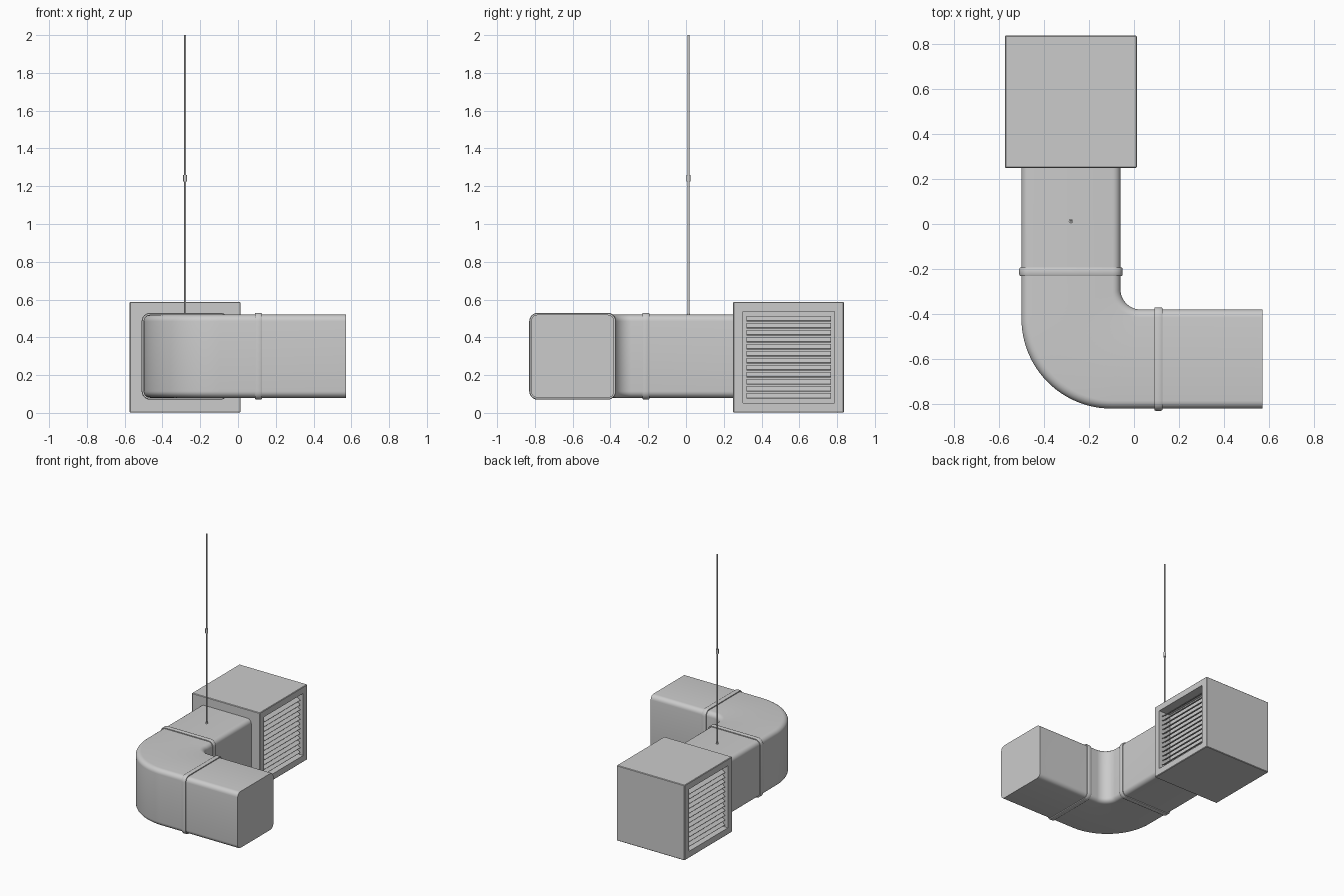
import bpy, bmesh, math
from mathutils import Matrix, Vector

if "Cube" in bpy.data.objects:
    bpy.data.objects.remove(bpy.data.objects["Cube"])

W = 0.44           # duct width
CX, CY, CZ = -0.28, -0.60, 0.30   # centre lines of the two duct legs


def finish(name, bm, smooth=True):
    bmesh.ops.recalc_face_normals(bm, faces=bm.faces)
    me = bpy.data.meshes.new(name)
    bm.to_mesh(me)
    bm.free()
    ob = bpy.data.objects.new(name, me)
    bpy.context.collection.objects.link(ob)
    if smooth:
        bpy.ops.object.select_all(action='DESELECT')
        ob.select_set(True)
        bpy.context.view_layer.objects.active = ob
        bpy.ops.object.shade_smooth_by_angle(angle=math.radians(35))
    return ob


def rounded_square(size, r, n=6):
    h = size / 2 - r
    pts = []
    for k, (sx, sy) in enumerate([(1, 1), (-1, 1), (-1, -1), (1, -1)]):
        for i in range(n + 1):
            a = math.pi / 2 * (k + i / n)
            pts.append((sx * h + r * math.cos(a), sy * h + r * math.sin(a)))
    return pts


def loft(name, rings):
    bm = bmesh.new()
    loops = [[bm.verts.new(p) for p in ring] for ring in rings]
    n = len(loops[0])
    for a, b in zip(loops, loops[1:]):
        for i in range(n):
            j = (i + 1) % n
            bm.faces.new((a[i], a[j], b[j], b[i]))
    bm.faces.new(loops[0])
    bm.faces.new(loops[-1])
    return finish(name, bm)


# Duct: straight leg, elbow with tighter inner bend, straight leg
section = rounded_square(W, 0.035)


def elbow_point(u, z, t):
    k = (W / 2 - u) / W                 # 0 on the inner wall, 1 on the outer
    r = 0.09 + 0.31 * k
    return (0.03 - 0.13 * k - r * math.cos(t),
            -0.29 - 0.13 * k - r * math.sin(t), CZ + z)


rings = [[(CX + u, 0.27, CZ + z) for u, z in section]]
STEPS = 24
for s in range(STEPS + 1):
    t = math.pi / 2 * s / STEPS
    rings.append([elbow_point(u, z, t) for u, z in section])
rings.append([(0.571, CY + u, CZ + z) for u, z in section])
loft("duct", rings)

# Joint collars around the duct
collar_profile = [(-0.018, -0.004), (-0.018, 0.014), (-0.012, 0.020),
                  (0.012, 0.020), (0.018, 0.014), (0.018, -0.004)]


def collar(name, place):
    loft(name, [[place(d, u, z) for u, z in rounded_square(W + g, 0.035 + g / 2)]
                for d, g in collar_profile])


collar("collar_rear", lambda d, u, z: (CX + u, -0.212 + d, CZ + z))
collar("collar_side", lambda d, u, z: (0.108 + d, CY + u, CZ + z))

# Vent box with a recess on each side
S = 0.587
BOX = Vector((-0.28, 0.543, S / 2 + 0.001))
bm = bmesh.new()
bmesh.ops.create_cube(bm, size=S, matrix=Matrix.Translation(BOX))
bmesh.ops.bevel(bm, geom=bm.edges[:], offset=0.004, segments=1, affect='EDGES')
bm.normal_update()
sides = [f for f in bm.faces if abs(f.normal.x) > 0.99]
for f in sides:
    sx = 1 if f.normal.x > 0 else -1
    bmesh.ops.inset_region(bm, faces=[f], thickness=0.067)
    out = bmesh.ops.extrude_discrete_faces(bm, faces=[f])
    bmesh.ops.translate(bm, verts=out['faces'][0].verts, vec=(-sx * 0.10, 0, 0))
finish("vent_box", bm, smooth=False)

# Tilted louvre slats in both recesses
SLATS = 12
PITCH = 0.445 / SLATS
for side, sx in (("right", 1), ("left", -1)):
    bm = bmesh.new()
    for i in range(SLATS):
        z = BOX.z + (i - (SLATS - 1) / 2) * PITCH
        m = (Matrix.Translation((BOX.x + sx * (S / 2 - 0.032), BOX.y, z))
             @ Matrix.Rotation(sx * math.radians(35), 4, 'Y')
             @ Matrix.Diagonal((0.045, 0.447, 0.006, 1)))
        bmesh.ops.create_cube(bm, size=1, matrix=m)
    finish("louvre_slats_" + side, bm, smooth=False)


# Hanging rod with coupling and foot nut
def cylinder(name, r, z0, z1, n):
    bm = bmesh.new()
    bmesh.ops.create_cone(bm, cap_ends=True, segments=n, radius1=r, radius2=r,
                          depth=z1 - z0,
                          matrix=Matrix.Translation((CX, 0.013, (z0 + z1) / 2)))
    finish(name, bm)


cylinder("hanging_rod", 0.0055, 0.51, 2.0, 16)
cylinder("rod_coupling", 0.010, 1.225, 1.26, 16)
cylinder("rod_foot", 0.009, 0.515, 0.526, 16)
